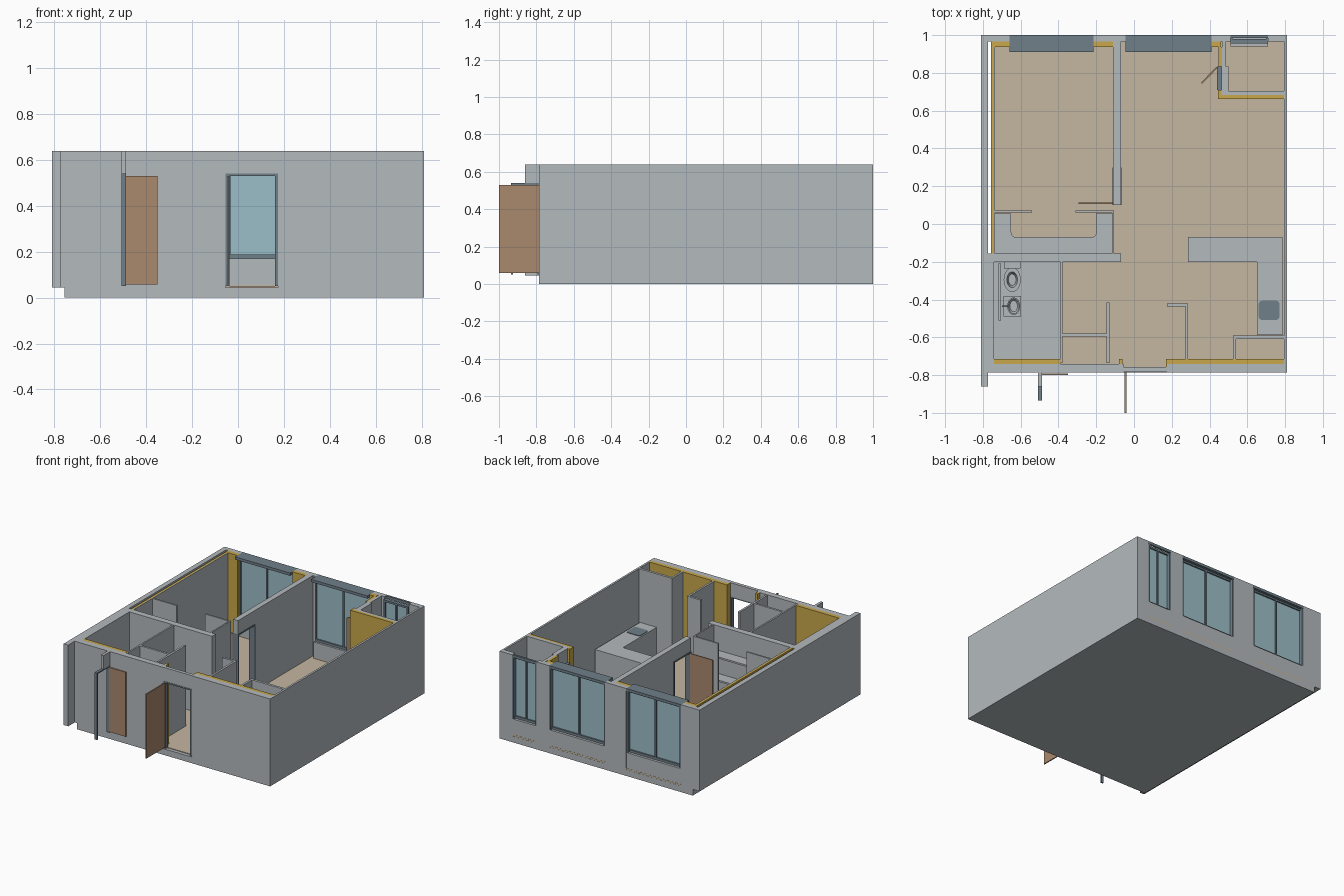
import bpy, bmesh, math
from mathutils import Matrix, Vector


def mat(name, rgb):
    m = bpy.data.materials.new(name)
    m.diffuse_color = (*rgb, 1)
    return m


GREY = mat("plaster_grey", (0.456, 0.49, 0.515))
TAN = mat("floor_tan", (0.56, 0.47, 0.355))
YELLOW = mat("insulation_yellow", (0.58, 0.39, 0.07))
SLATE = mat("frame_slate", (0.16, 0.215, 0.25))
BROWN = mat("door_brown", (0.40, 0.25, 0.155))
GLASS = mat("glass_blue", (0.33, 0.52, 0.58))
H, F = 0.64, 0.05   # wall top, floor level
DOOR = 0.53         # door head


def finish(name, bm, material):
    me = bpy.data.meshes.new(name)
    bmesh.ops.recalc_face_normals(bm, faces=bm.faces)
    bm.to_mesh(me)
    bm.free()
    me.materials.append(material)
    ob = bpy.data.objects.new(name, me)
    bpy.context.collection.objects.link(ob)
    return ob


def boxes(name, material, items):
    """Boxes given as x0, x1, y0, y1 and optionally z0, z1."""
    bm = bmesh.new()
    for b in items:
        x0, x1, y0, y1 = b[:4]
        z0, z1 = b[4:] if len(b) == 6 else (F, H)
        m = Matrix.Translation(((x0 + x1) / 2, (y0 + y1) / 2, (z0 + z1) / 2))
        m = m @ Matrix.Diagonal((x1 - x0, y1 - y0, z1 - z0, 1))
        bmesh.ops.create_cube(bm, size=1, matrix=m)
    return finish(name, bm, material)


def prism(name, material, pts, z0, z1):
    """Flat outline pulled up from z0 to z1."""
    bm = bmesh.new()
    f = bm.faces.new([bm.verts.new((x, y, z0)) for x, y in pts])
    r = bmesh.ops.extrude_face_region(bm, geom=[f])
    vs = [v for v in r["geom"] if isinstance(v, bmesh.types.BMVert)]
    bmesh.ops.translate(bm, verts=vs, vec=(0, 0, z1 - z0))
    return finish(name, bm, material)


def arc(cx, cy, r, a0, a1, n=6):
    return [(cx + r * math.cos(math.radians(a0 + (a1 - a0) * i / n)),
             cy + r * math.sin(math.radians(a0 + (a1 - a0) * i / n))) for i in range(n + 1)]


def oval(name, material, cx, cy, rings, n=24):
    """Loft of ovals given as (rx, ry, z); closed at both ends."""
    bm = bmesh.new()
    loops = [[bm.verts.new((cx + rx * math.cos(i * math.tau / n),
                            cy + ry * math.sin(i * math.tau / n), z)) for i in range(n)]
             for rx, ry, z in rings]
    for a, b in zip(loops, loops[1:]):
        for i in range(n):
            j = (i + 1) % n
            bm.faces.new((a[i], a[j], b[j], b[i]))
    bm.faces.new(loops[0])
    bm.faces.new(loops[-1])
    ob = finish(name, bm, material)
    for p in ob.data.polygons:
        p.use_smooth = len(p.vertices) == 4 and abs(p.normal.z) < 0.9
    return ob


# Ground slab and floor finishes
boxes("floor_slab", GREY, [(-0.755, 0.81, -0.785, 1, 0, 0.045)])
boxes("floor_finish", TAN, [(-0.755, 0.797, -0.76, 0.965, 0.045, F)])
boxes("bathroom_floor", GREY, [(-0.74, -0.39, -0.715, -0.2, F, 0.054)])

# Outer walls
boxes("left_wall", GREY, [(-0.81, -0.773, -0.86, 1, 0.045, H),
                          (-0.774, -0.74, -0.785, -0.158, 0.045, H),
                          (-0.742, -0.736, -0.158, 0.936)])
boxes("right_wall", GREY, [(0.795, 0.81, -0.785, 1, 0.04, H)])
boxes("front_wall", GREY, [(-0.755, -0.055, -0.785, -0.742, 0.04, H),
                           (0.175, 0.797, -0.785, -0.742, 0.04, H),
                           (-0.055, 0.175, -0.783, -0.758, 0.54, H)])
boxes("back_wall", GREY, [(-0.775, -0.66, 0.965, 1, 0.045, H),
                          (-0.215, -0.045, 0.965, 1, 0.045, H),
                          (0.41, 0.51, 0.965, 1, 0.045, H),
                          (0.71, 0.797, 0.965, 1, 0.045, H)])

# Insulation layers
boxes("insulation", YELLOW, [
    (-0.757, -0.742, -0.155, 0.965), (-0.742, -0.66, 0.936, 0.965),
    (-0.215, -0.11, 0.936, 0.965), (0.41, 0.46, 0.936, 0.965),
    (-0.74, -0.39, -0.742, -0.715), (0.17, 0.795, -0.742, -0.715),
    (-0.08, -0.06, -0.76, -0.715), (0.17, 0.182, -0.765, -0.715),
    (0.445, 0.797, 0.663, 0.682), (0.445, 0.463, 0.68, 0.71),
    (0.447, 0.465, 0.835, 0.936)])

# Windows: parapet, frame, panes, shutter box
for name, x0, x1, yb in (("left", -0.66, -0.215, 0.91), ("middle", -0.045, 0.41, 0.91),
                         ("small", 0.51, 0.71, 0.985)):
    y0, y1, t, mid = 0.955, 0.98, 0.012, (x0 + x1) / 2
    boxes(name + "_window_parapet", GREY, [(x0, x1, 0.94, 0.998, 0.056, 0.17)])
    boxes(name + "_window_floor_strip", TAN, [(x0, x1, 0.94, 0.999, 0.045, 0.056)])
    boxes(name + "_window_base", GREY, [(x0, x1, 0.94, 1, 0.02, 0.045)])
    boxes(name + "_window_frame", SLATE, [
        (x0, x0 + t, y0, 0.998, 0.17, 0.622), (x1 - t, x1, y0, 0.998, 0.17, 0.622),
        (mid - t / 2, mid + t / 2, y0, y1, 0.17, 0.622),
        (x0, x1, y0, y1, 0.17, 0.188), (x0, x1, y0, y1, 0.608, 0.622)])
    boxes(name + "_window_glass", GLASS, [(x0 + t, x1 - t, 0.964, 0.97, 0.188, 0.608)])
    boxes(name + "_window_shutter_box", SLATE, [(x0, x1, min(yb, 0.985), 1, 0.62, H)])

# Inner walls
boxes("bedroom_wall", GREY, [(-0.11, -0.07, 0.3, 0.965), (-0.11, -0.07, 0.1, 0.3, DOOR + 0.01, H)])
boxes("bathroom_back_wall", GREY, [(-0.775, -0.07, -0.2, -0.155)])
boxes("bathroom_side_wall", GREY, [(-0.39, -0.378, -0.735, -0.2)])
boxes("hall_closet_walls", GREY, [(-0.38, -0.13, -0.595, -0.58), (-0.145, -0.13, -0.735, -0.415)])
boxes("entry_walls", GREY, [(0.272, 0.287, -0.72, -0.42), (0.175, 0.273, -0.436, -0.42)])
boxes("kitchen_closet_walls", GREY, [(0.53, 0.797, -0.608, -0.59), (0.525, 0.54, -0.72, -0.59)])
boxes("wardrobe_panels", GREY, [(-0.738, -0.54, 0.06, 0.072), (-0.31, -0.112, 0.06, 0.072),
                                (-0.117, -0.107, -0.155, 0.072)])
boxes("store_walls", GREY, [(0.463, 0.797, 0.682, 0.705), (0.465, 0.487, 0.835, 0.965),
                            (0.463, 0.5, 0.705, 0.835, DOOR + 0.01, H)])

# Wardrobe shelves with rounded inner corners
shelf = ([(-0.738, 0.055), (-0.738, -0.155), (-0.117, -0.155), (-0.117, 0.055), (-0.2, 0.055)]
         + arc(-0.225, -0.045, 0.025, 0, -90) + arc(-0.625, -0.045, 0.025, -90, -180)
         + [(-0.65, 0.055)])
for i, z in enumerate((0.28, 0.45)):
    prism("wardrobe_shelf_%d" % i, GREY, shelf, z, z + 0.012)

# Door frames: two posts and a head
boxes("entrance_frame", SLATE, [(-0.055, -0.036, -0.785, -0.76, F, 0.54),
                                (0.162, 0.175, -0.785, -0.76, F, 0.54),
                                (-0.036, 0.162, -0.785, -0.76, DOOR, 0.54)])


def side_frame(name, x0, x1, y0, y1, t=0.01):
    boxes(name, SLATE, [(x0, x1, y0, y0 + t, F, 0.54), (x0, x1, y1 - t, y1, F, 0.54),
                        (x0, x1, y0 + t, y1 - t, DOOR, 0.54)])


side_frame("bathroom_frame", -0.507, -0.487, -0.935, -0.785)
side_frame("bedroom_frame", -0.113, -0.067, 0.1, 0.3)
side_frame("store_frame", 0.44, 0.463, 0.71, 0.835)
boxes("bathroom_frame_lintel", GREY, [(-0.507, -0.487, -0.86, -0.785, 0.54, H)])


# Open door leaves
def door(name, a, b, t=0.008):
    a, b = Vector(a), Vector(b)
    d = b - a
    n = Vector((-d.y, d.x)).normalized() * t / 2
    prism(name, BROWN, [a + n, b + n, b - n, a - n], 0.058, DOOR)


door("entrance_door", (-0.045, -0.785), (-0.045, -1.0))
door("bathroom_door", (-0.487, -0.795), (-0.35, -0.795))
door("bedroom_door", (-0.112, 0.11), (-0.295, 0.11))
door("store_door", (0.44, 0.83), (0.357, 0.745))

# Kitchen counter with sink
prism("kitchen_counter", GREY, [(0.285, -0.068), (0.285, -0.2), (0.65, -0.2), (0.65, -0.588),
                                (0.785, -0.588), (0.785, -0.068)], F, 0.25)
sx, sy, r = 0.037, 0.033, 0.018
sink = []
for cx, cy, a in ((1, 1, 0), (-1, 1, 90), (-1, -1, 180), (1, -1, 270)):
    sink += arc(0.715 + cx * sx, -0.457 + cy * sy, r, a, a + 90, 4)
prism("sink", SLATE, sink, 0.25, 0.254)

# Bathroom fixtures
boxes("bathroom_panel", GREY, [(-0.718, -0.703, -0.51, -0.21, F, 0.3)])
boxes("toilet_tank", GREY, [(-0.688, -0.602, -0.235, -0.202, F, 0.22)])
oval("toilet_bowl", GREY, -0.645, -0.295, [(0.028, 0.042, F), (0.03, 0.048, 0.09), (0.045, 0.065, 0.14),
                                           (0.045, 0.065, 0.15), (0.028, 0.042, 0.15), (0.02, 0.03, 0.11)])
boxes("washbasin_cabinet", GREY, [(-0.69, -0.598, -0.49, -0.38, F, 0.235)])
oval("washbasin_bowl", GREY, -0.637, -0.435, [(0.034, 0.046, 0.235), (0.034, 0.046, 0.25),
                                              (0.028, 0.04, 0.25), (0.02, 0.03, 0.238)])
boxes("washbasin_tap", SLATE, [(-0.7, -0.668, -0.439, -0.431, 0.255, 0.265),
                               (-0.7, -0.692, -0.439, -0.431, 0.23, 0.255)])
